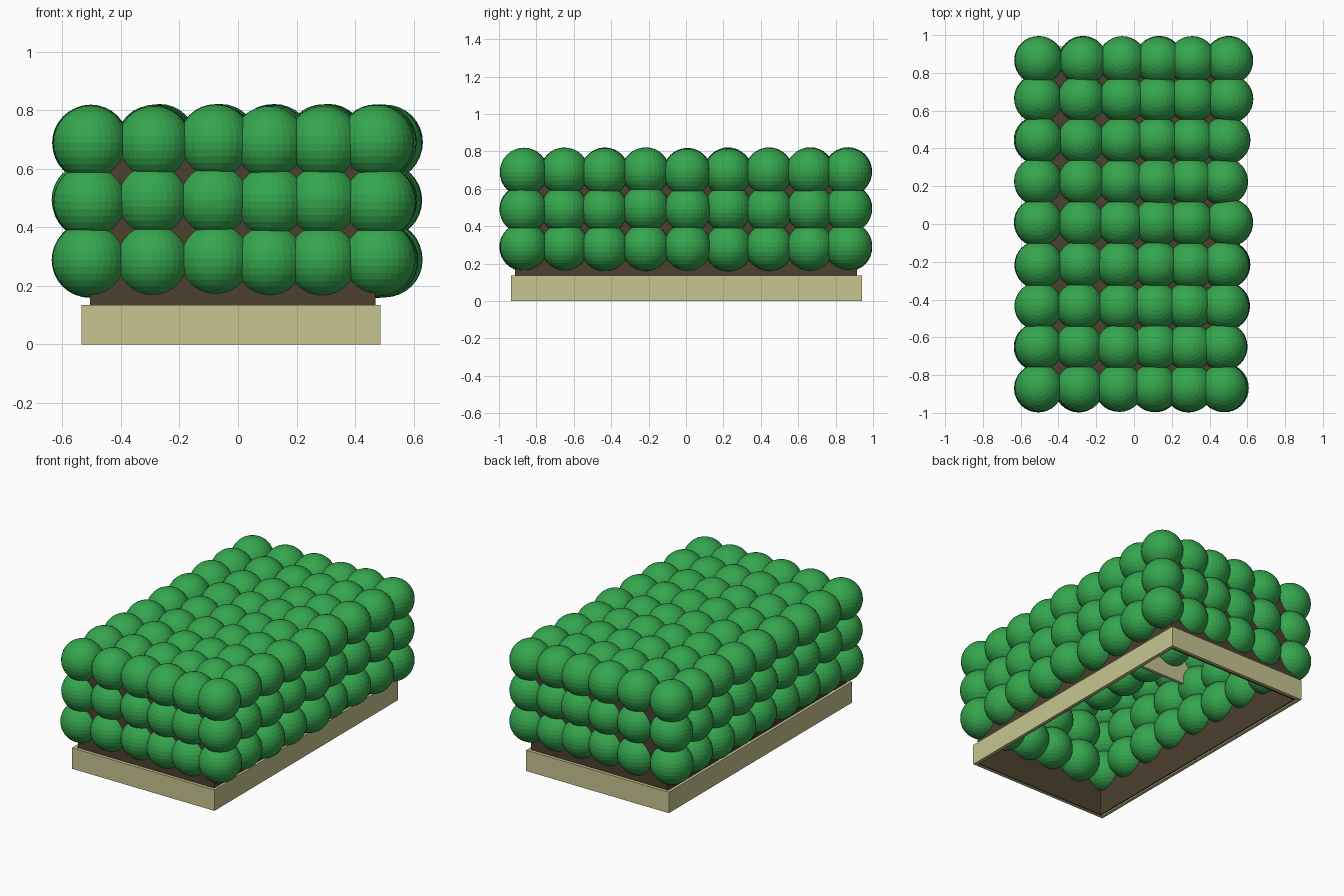
import bpy, bmesh, random
from mathutils import Matrix, Vector

if "Cube" in bpy.data.objects:
    bpy.data.objects.remove(bpy.data.objects["Cube"])

random.seed(4)


def material(name, rgb):
    m = bpy.data.materials.new(name)
    m.diffuse_color = (*rgb, 1)
    m.use_nodes = True
    m.node_tree.nodes["Principled BSDF"].inputs["Base Color"].default_value = m.diffuse_color
    return m


GREEN = material("leaf_green", (0.035, 0.38, 0.075))
BROWN = material("soil_brown", (0.075, 0.052, 0.028))
CREAM = material("pale_wood", (0.58, 0.56, 0.28))


def to_mesh(name, bm, mat):
    me = bpy.data.meshes.new(name)
    bm.to_mesh(me)
    bm.free()
    me.materials.append(mat)
    return me


def place(name, me, loc=(0, 0, 0)):
    ob = bpy.data.objects.new(name, me)
    ob.location = loc
    bpy.context.collection.objects.link(ob)
    return ob


def box(name, lo, hi, mat, open_bottom=False):
    lo, hi = Vector(lo), Vector(hi)
    bm = bmesh.new()
    bmesh.ops.create_cube(bm, size=1, matrix=Matrix.Translation((lo + hi) / 2)
                          @ Matrix.Diagonal((*(hi - lo), 1)))
    if open_bottom:
        bm.normal_update()
        bmesh.ops.delete(bm, geom=[f for f in bm.faces if f.normal.z < -0.5],
                         context='FACES')
    return place(name, to_mesh(name, bm, mat))


# Base frame: end boards between paired side boards
X0, X1, Y0, Y1, H, T = -0.535, 0.486, -0.935, 0.94, 0.135, 0.02
box("front_board", (X0 + T, Y0, 0), (X1 - T, Y0 + T, H), CREAM)
box("back_board", (X0 + T, Y1 - T, 0), (X1 - T, Y1, H), CREAM)
for side, a in (("left", X0), ("right", X1 - T)):
    box(side + "_front_board", (a, Y0, 0), (a + T, 0, H), CREAM)
    box(side + "_back_board", (a, 0, 0), (a + T, Y1, H), CREAM)

# Hollow brown core, open underneath
core = box("hedge_core", (-0.505, -0.915, 0), (0.47, 0.915, 0.70), BROWN, True)
solid = core.modifiers.new("thickness", 'SOLIDIFY')
solid.thickness = 0.01

# Cross brace inside the core
box("inner_brace", (-0.49, -0.01, 0.47), (0.455, 0.01, 0.66), CREAM)

# One leaf ball mesh shared by every ball
bm = bmesh.new()
bmesh.ops.create_uvsphere(bm, u_segments=32, v_segments=16, radius=0.128)
ball = to_mesh("leaf_ball", bm, GREEN)

# Leaf balls: shell of a 6 x 9 x 3 grid (four sides and top)
cols = [-0.505, -0.29, -0.08, 0.11, 0.29]
rows = [-0.868, -0.65, -0.435, -0.215, 0.008, 0.225, 0.445, 0.663, 0.866]
right = [0.476, 0.472, 0.485, 0.485, 0.50, 0.475, 0.485, 0.50, 0.50]
levels = [0.29, 0.492, 0.69]
for k, z in enumerate(levels):
    for j, y in enumerate(rows):
        for i, x in enumerate(cols + [right[j]]):
            if k < 2 and 0 < i < 5 and 0 < j < 8:
                continue
            if 0 < i < 5:
                x += 0.011 * (y + 0.87)
            jx, jy, jz = (random.uniform(-0.004, 0.004) for _ in range(3))
            place(f"leaf_ball_{k}_{j}_{i}", ball, (x + jx, y + jy * 0.5, z + jz))
